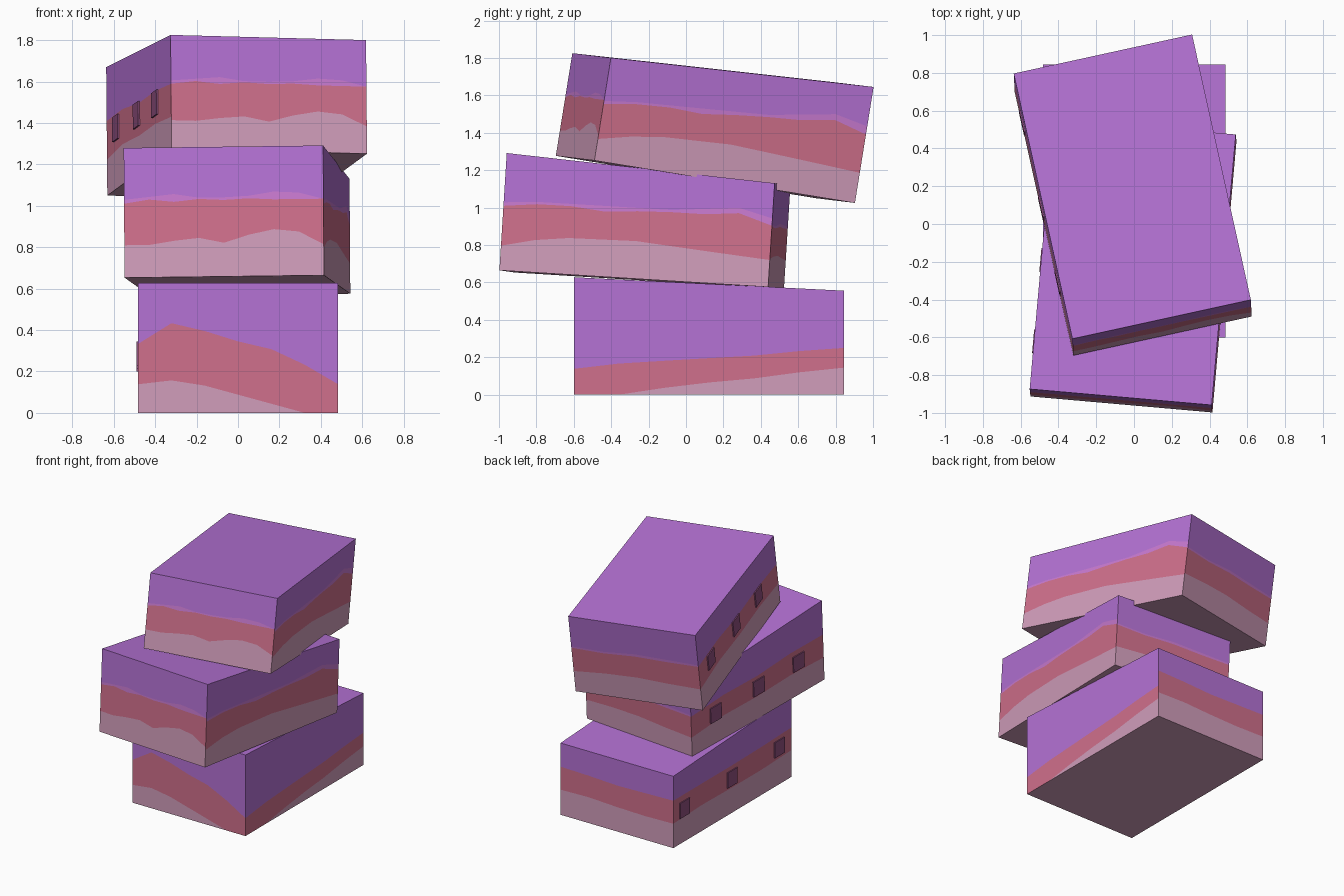
import bpy
import bmesh
from mathutils import Vector, Matrix

cube = bpy.data.objects.get("Cube")
if cube:
    bpy.data.objects.remove(cube, do_unlink=True)

WIDTH, LENGTH = 0.967, 1.445
THICK, THIN = 0.628, 0.556


def make_material(name, hex_code):
    """Flat material from an sRGB hex code, converted to linear."""
    srgb = [int(hex_code[i:i + 2], 16) / 255 for i in (0, 2, 4)]
    colour = [c / 12.92 if c < 0.04 else ((c + 0.055) / 1.055) ** 2.4 for c in srgb] + [1]
    mat = bpy.data.materials.new(name)
    mat.use_nodes = True
    mat.diffuse_color = colour
    mat.node_tree.nodes["Principled BSDF"].inputs["Base Color"].default_value = colour
    return mat


LAYERS = [make_material("pale_pink_layer", "d19dbb"),
          make_material("rose_layer", "d0708c"),
          make_material("light_violet_layer", "ca7bd2"),
          make_material("purple_layer", "b572d5")]
WINDOW = make_material("window_plum", "90507f")

# Layer boundaries along each side, as percent of the local wall height:
# top of the pink, top of the rose, top of the light violet
PLAIN = dict(
    front=([22, 25, 21, 14, 7, 0, 0], [53, 69, 63, 55, 49, 37, 22]),
    right=([0, 0, 6, 11, 15, 21, 26], [22, 27, 30, 33, 36, 41, 45]),
    back=([35, 36, 34, 33, 34], [67, 66, 64, 65, 66]),
    left=([34, 35, 33, 32, 33], [66, 64, 62, 61, 61]))
BANDED = dict(
    front=([25, 25, 28, 30, 26, 32, 36, 34, 24],
           [57, 60, 58, 60, 59, 60, 59, 59, 59],
           [60, 62, 64, 61, 61, 62, 65, 64, 59]),
    right=([21, 28, 32, 33, 34, 32, 30, 28, 26],
           [55, 59, 60, 58, 61, 63, 64, 68, 59],
           [58, 61, 62, 63, 64, 65, 69, 73, 66]),
    back=([27, 30, 31, 29, 28], [58, 57, 59, 58, 58], [60, 59, 62, 61, 60]),
    left=([28, 32, 30, 31, 28], [58, 60, 57, 59, 57]))


def frame(origin, along_x, along_y):
    """Placement matrix from a front left bottom corner and two edge directions."""
    y = Vector(along_y).normalized()
    z = Vector(along_x).cross(y).normalized()
    x = y.cross(z)
    mat = Matrix((x, y, z)).transposed().to_4x4()
    mat.translation = origin
    return mat


def add_object(name, bm, placement, materials):
    bmesh.ops.recalc_face_normals(bm, faces=bm.faces)
    mesh = bpy.data.meshes.new(name)
    bm.to_mesh(mesh)
    bm.free()
    for mat in materials:
        mesh.materials.append(mat)
    obj = bpy.data.objects.new(name, mesh)
    obj.matrix_world = placement
    bpy.context.collection.objects.link(obj)
    return obj


def build_block(name, placement, front_h, back_h, sides):
    """Wedge block whose walls are cut into wavy coloured layers."""
    def height(y):
        return front_h + (back_h - front_h) * y / LENGTH

    bm = bmesh.new()
    corners = [Vector((0, 0, 0)), Vector((WIDTH, 0, 0)),
               Vector((WIDTH, LENGTH, 0)), Vector((0, LENGTH, 0))]
    top_rim, base_rim = [], []
    for k, side in enumerate(("front", "right", "back", "left")):
        curves = sides[side]
        count = len(curves[0])
        rows = [[0] * count, *curves, [100] * count]
        grid = []
        for row in rows:
            line = []
            for i, percent in enumerate(row):
                p = corners[k].lerp(corners[(k + 1) % 4], i / (count - 1))
                line.append(bm.verts.new((p.x, p.y, height(p.y) * percent / 100)))
            grid.append(line)
        for r in range(len(grid) - 1):
            layer = 3 if r == len(grid) - 2 else r
            for i in range(count - 1):
                a, b = grid[r], grid[r + 1]
                bm.faces.new((a[i], a[i + 1], b[i + 1], b[i])).material_index = layer
        base_rim += grid[0][:-1]
        top_rim += grid[-1][:-1]
    bm.faces.new(top_rim).material_index = 3
    bm.faces.new(base_rim[::-1]).material_index = 0
    bmesh.ops.remove_doubles(bm, verts=bm.verts, dist=0.0001)
    bmesh.ops.dissolve_degenerate(bm, edges=bm.edges, dist=0.0001)
    return add_object(name, bm, placement, LAYERS)


def build_windows(name, placement, front_h, back_h, positions, level):
    """Thin square plates on the left-hand wall."""
    for n, y in enumerate(positions):
        z = level * (front_h + (back_h - front_h) * y / LENGTH)
        bm = bmesh.new()
        shape = Matrix.Translation((-0.0035, y, z)) @ Matrix.Diagonal((0.009, 0.12, 0.12, 1))
        bmesh.ops.create_cube(bm, size=1, matrix=shape)
        add_object(f"{name}_window_{n + 1}", bm, placement, [WINDOW])


# Stacked blocks: placement, end heights, layer curves, window positions and level
BLOCKS = [
    ("lower_block", frame((-0.483, -0.6, 0), (1, 0, 0), (0, 1, 0)),
     THICK, THIN, PLAIN, (0.15, 0.73, 1.31), 0.46),
    ("middle_block", frame((-0.548, -0.913, 0.653), (0.963, -0.085, 0.012), (0.127, 1.432, -0.089)),
     THICK, THIN, BANDED, (0.275, 0.71, 1.18), 0.42),
    ("upper_block", frame((-0.321, -0.696, 1.277), (0.947, 0.207, -0.025), (-0.309, 1.387, -0.226)),
     THIN, THICK, BANDED, (0.355, 0.765, 1.23), 0.48),
]
for name, placement, front_h, back_h, sides, positions, level in BLOCKS:
    build_block(name, placement, front_h, back_h, sides)
    build_windows(name, placement, front_h, back_h, positions, level)
